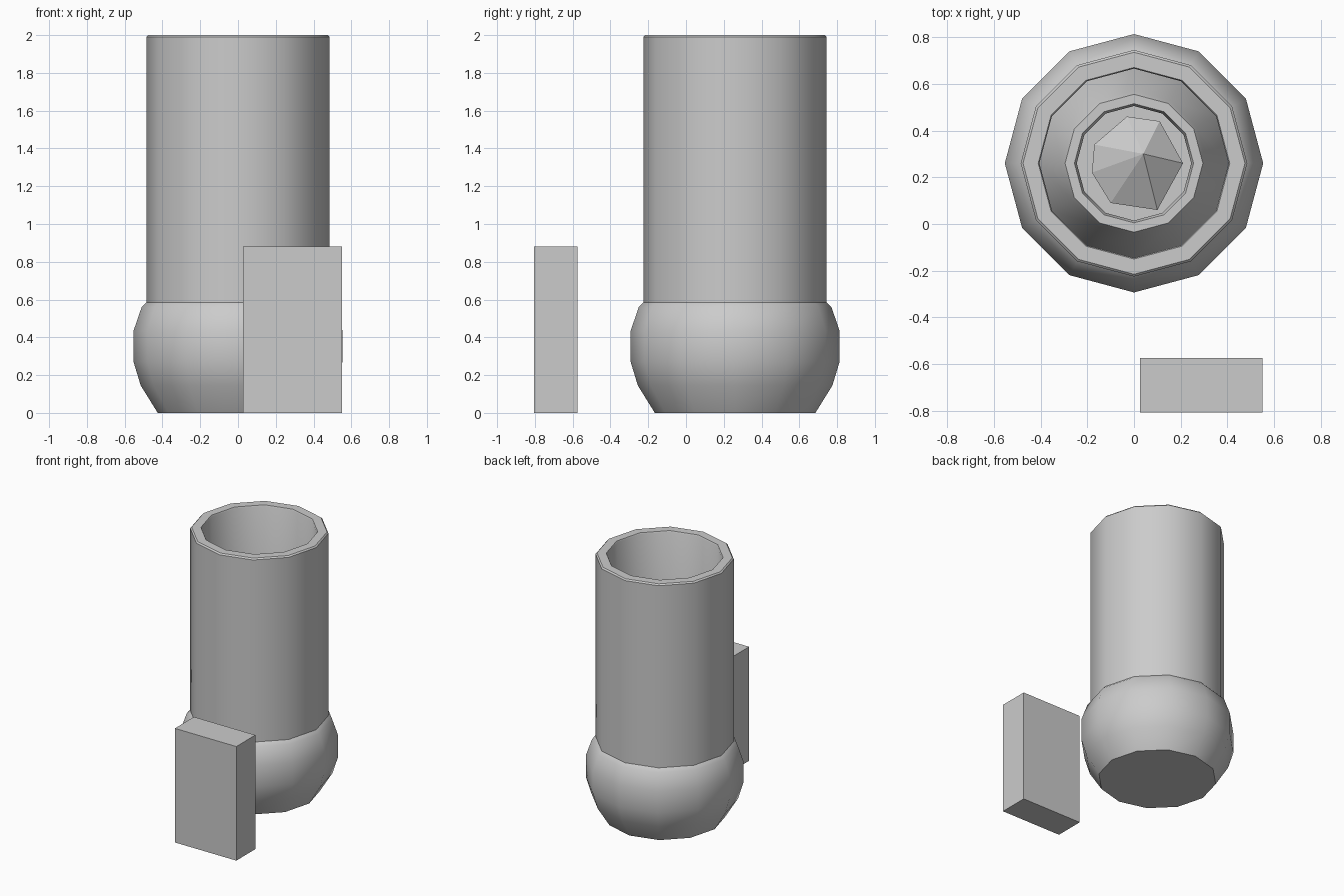
import bpy, bmesh, math

if "Cube" in bpy.data.objects:
    bpy.data.objects.remove(bpy.data.objects["Cube"])

SIDES = 12
CY = 0.26  # y position of the vessel axis


def shade(ob, angle=None):
    bpy.ops.object.select_all(action='DESELECT')
    ob.select_set(True)
    bpy.context.view_layer.objects.active = ob
    if angle:
        bpy.ops.object.shade_smooth_by_angle(angle=math.radians(angle))


def lathe(name, profile, cap_start=False, cap_end=False):
    """Spin (radius, z) points round the vessel axis."""
    bm = bmesh.new()
    rings = []
    for r, z in profile:
        rings.append([bm.verts.new((r * math.cos(i * math.tau / SIDES),
                                    CY + r * math.sin(i * math.tau / SIDES), z))
                      for i in range(SIDES)])
    for a, b in zip(rings, rings[1:]):
        for i in range(SIDES):
            j = (i + 1) % SIDES
            bm.faces.new((a[i], a[j], b[j], b[i]))
    if cap_start:
        bm.faces.new(rings[0][::-1])
    if cap_end:
        bm.faces.new(rings[-1])
    me = bpy.data.meshes.new(name)
    bm.to_mesh(me)
    bm.free()
    ob = bpy.data.objects.new(name, me)
    bpy.context.collection.objects.link(ob)
    shade(ob, 40)
    return ob


# outer vessel: rounded base, straight tube, thick rim, inner wall,
# then an inner shoulder rising to a narrow open neck with its own floor
lathe("vessel", [
    (0.425, 0.0), (0.515, 0.145), (0.553, 0.27), (0.553, 0.435),
    (0.51, 0.56), (0.485, 0.585), (0.485, 1.99), (0.475, 2.0),
    (0.41, 2.0), (0.405, 1.99), (0.405, 0.75), (0.31, 1.0),
    (0.295, 1.03), (0.255, 1.03), (0.245, 1.0), (0.245, 0.3)],
    cap_start=True, cap_end=True)

# faceted stone lying inside the neck, with an off-centre peak
bm = bmesh.new()
base = [(0.21, 0.26), (0.11, 0.44), (-0.03, 0.46), (-0.17, 0.34),
        (-0.18, 0.22), (-0.10, 0.09), (0.10, 0.06)]
low = [bm.verts.new((x, y, 0.32)) for x, y in base]
mid = [bm.verts.new((x, y, 0.42)) for x, y in base]
peak = bm.verts.new((0.04, 0.30, 0.54))
for i in range(len(base)):
    j = (i + 1) % len(base)
    bm.faces.new((low[i], low[j], mid[j], mid[i]))
    bm.faces.new((mid[i], mid[j], peak))
bm.faces.new(low[::-1])
me = bpy.data.meshes.new("stone")
bm.to_mesh(me)
bm.free()
bpy.context.collection.objects.link(bpy.data.objects.new("stone", me))

# upright block standing in front
bpy.ops.mesh.primitive_cube_add(size=1, location=(0.288, -0.69, 0.44))
block = bpy.context.object
block.name = "block"
block.scale = (0.524, 0.232, 0.88)
